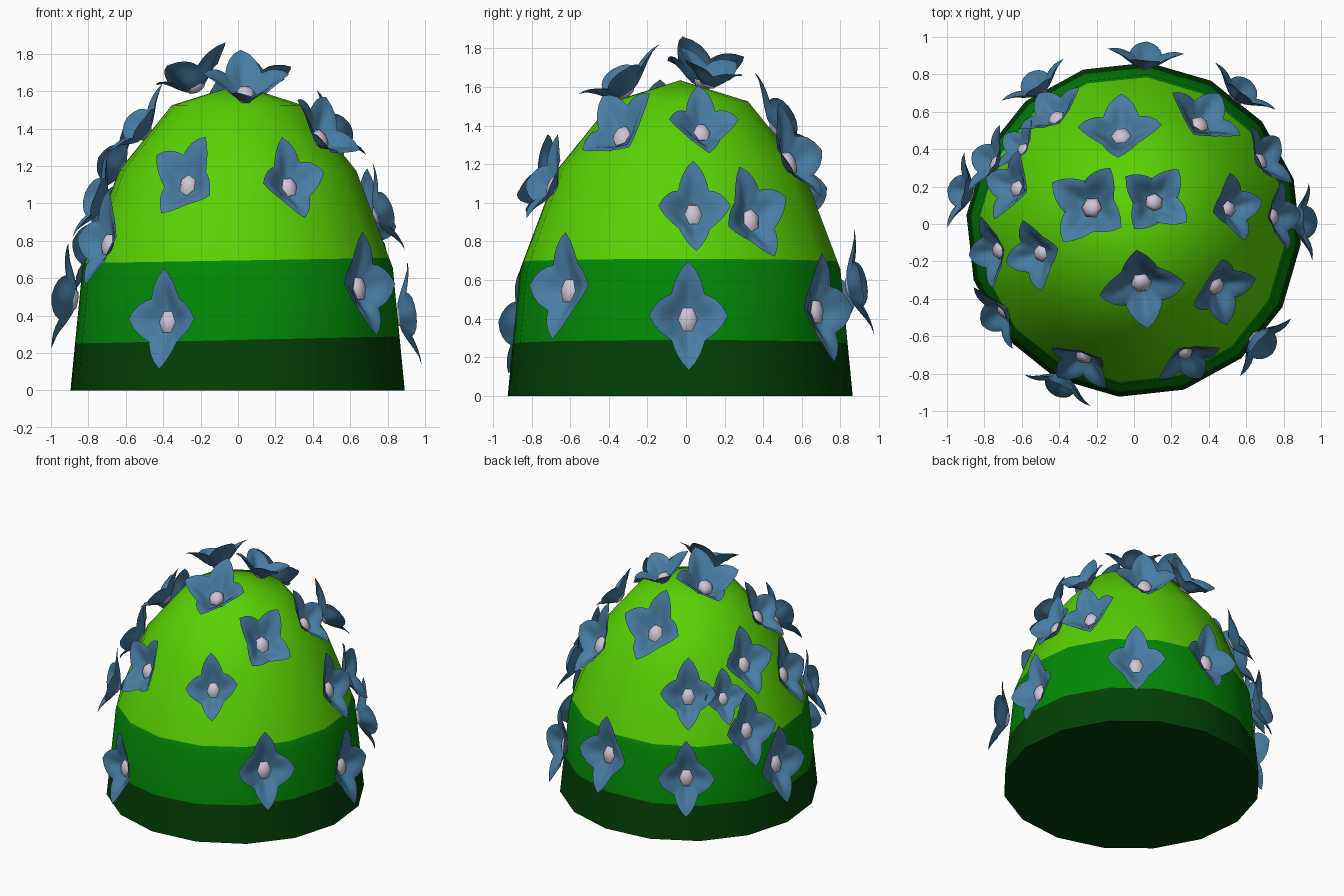
import bpy, bmesh, math
from mathutils import Vector, Matrix

if "Cube" in bpy.data.objects:
    bpy.data.objects.remove(bpy.data.objects["Cube"])

def material(name, rgb):
    m = bpy.data.materials.new(name)
    m.diffuse_color = (*rgb, 1)
    m.use_nodes = True
    m.node_tree.nodes["Principled BSDF"].inputs["Base Color"].default_value = m.diffuse_color
    return m

LIGHT = material("light green", (0.10, 0.64, 0.001))
MID = material("mid green", (0.001, 0.25, 0.002))
DARK = material("dark green", (0.001, 0.05, 0.002))
BLUE = material("petal blue", (0.065, 0.205, 0.37))
PALE = material("pale lavender", (0.62, 0.56, 0.68))

CX, CY = -0.002, -0.03      # body axis
STRETCH = 1.4               # everything on the dome is stretched upwards

def finish(bm, name, mats, angle):
    me = bpy.data.meshes.new(name)
    bm.to_mesh(me)
    bm.free()
    ob = bpy.data.objects.new(name, me)
    bpy.context.collection.objects.link(ob)
    for m in mats:
        me.materials.append(m)
    bpy.ops.object.select_all(action='DESELECT')
    ob.select_set(True)
    bpy.context.view_layer.objects.active = ob
    bpy.ops.object.shade_smooth_by_angle(angle=math.radians(angle))
    return ob

# Domed body: 16-sided rings closing to a pole, with a flat base
bm = bmesh.new()
rings = []
for r, z in [(0.897, 0), (0.833, 0.655), (0.637, 1.175), (0.353, 1.525)]:
    rings.append([bm.verts.new((CX + r * math.cos(a), CY + r * math.sin(a), z))
                  for a in (math.radians(-95 + 22.5 * k) for k in range(16))])
pole = bm.verts.new((CX, CY, 1.635))
bm.faces.new(rings[0][::-1])
for k in range(16):
    j = (k + 1) % 16
    for lo, hi in zip(rings, rings[1:]):
        bm.faces.new((lo[k], lo[j], hi[j], hi[k]))
    bm.faces.new((rings[-1][k], rings[-1][j], pole))
# Colour bands cut by two slightly tilted planes
bands = [(0.27, 0.022), (0.695, 0.017)]
for h, t in bands:
    bmesh.ops.bisect_plane(bm, geom=bm.verts[:] + bm.edges[:] + bm.faces[:],
                           plane_co=(0, 0, h), plane_no=(-t, 0, 1))
for f in bm.faces:
    c = f.calc_center_median()
    f.material_index = sum(c.z > h + t * c.x for h, t in bands)
finish(bm, "domed_body", [DARK, MID, LIGHT], 60)

# Flowers: x, y, z, size, roll in degrees
flowers = [
    (-.23, .09, 1.65, 1.15, -5), (.11, .12, 1.65, 1.0, 0), (.04, -.32, 1.60, 1.13, 0),
    (.52, .085, 1.38, .9, 0), (.45, -.34, 1.36, 1.0, -42), (-.51, -.16, 1.40, .95, 0),
    (-.64, .195, 1.20, .95, 0), (-.07, .48, 1.40, 1.1, -8), (-.425, .58, 1.04, .95, 0),
    (.36, .545, 1.22, 1.05, 0), (.69, .345, .92, .95, 18), (.76, .04, .95, .92, 0),
    (.28, -.705, 1.10, .9, 8), (-.275, -.725, 1.11, .95, -28), (-.71, -.475, .79, .95, 0),
    (-.74, -.145, 1.02, .95, 0), (-.755, .33, .77, .95, 0), (-.61, .41, 1.01, .75, 0),
    (-.895, .17, .49, 1.0, 0), (.06, .865, .57, 1.0, 0), (-.51, .725, .49, .97, 0),
    (.56, .69, .44, 1.0, 0), (.885, .01, .40, 1.0, 0), (.66, -.62, .55, 1.0, 0),
    (-.385, -.84, .37, .95, 0),
]

def placement(x, y, z, size, roll):
    # stand the flower on the dome, one petal pointing uphill, then stretch
    p = Vector((x - CX, y - CY, z / STRETCH))
    n = Vector((p.x / 0.79, p.y / 0.79, p.z / 1.34)).normalized()
    up = (Vector((0, 0, 1)) - n * n.z).normalized()
    rot = Matrix((up.cross(n), up, n)).transposed().to_4x4()
    p -= n * 0.03
    return (Matrix.Translation((CX, CY, 0)) @ Matrix.Diagonal((1, 1, STRETCH, 1))
            @ Matrix.Translation(p) @ rot
            @ Matrix.Rotation(math.radians(roll), 4, 'Z') @ Matrix.Scale(size, 4))

# One ring of a four-petalled cup: pointed tips, shallow valleys between them
SEG = 32
def cup_point(k, t):
    a = 2 * math.pi * k / SEG
    m = abs(((k % 8) + 4) % 8 - 4) / 4        # distance from valley-to-tip, folded
    m = min(k % 8, 8 - k % 8) / 4             # 0 at a tip, 1 in a valley
    edge = 0.205 - 0.032 * math.sin(m * math.pi / 2) - 0.05 * m
    r = (0.02 + (edge - 0.02) * t)
    s = t * t * (3 - 2 * t)
    h = s * (0.09 - 0.035 * m * m)
    return Vector((r * math.cos(a), r * math.sin(a), h))

petals, centres = bmesh.new(), bmesh.new()
for fl in flowers:
    M = placement(*fl)
    rows = [[petals.verts.new(M @ cup_point(k, t)) for k in range(SEG)]
            for t in (0, .2, .4, .6, .8, 1)]
    petals.faces.new(rows[0])
    for a, b in zip(rows, rows[1:]):
        for k in range(SEG):
            j = (k + 1) % SEG
            petals.faces.new((a[k], b[k], b[j], a[j]))
    # six-sided flower centre
    bmesh.ops.create_uvsphere(centres, u_segments=6, v_segments=4, radius=1,
                              matrix=M @ Matrix.Translation((0, 0, .014))
                              @ Matrix.Rotation(math.pi / 6, 4, 'Z')
                              @ Matrix.Diagonal((.05, .05, .026, 1)))
finish(petals, "flower_petals", [BLUE], 60)
finish(centres, "flower_centres", [PALE], 60)
